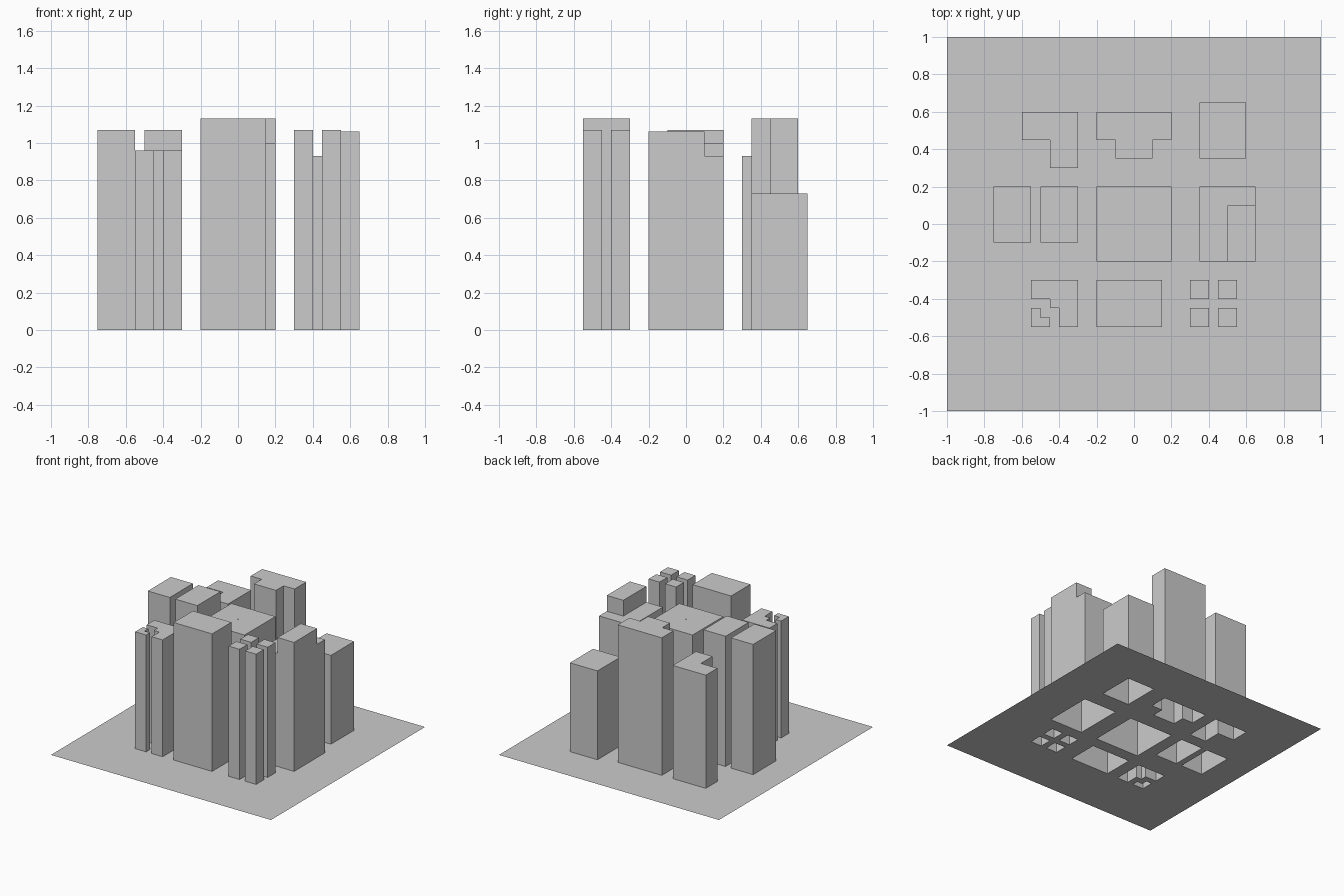
import bpy, bmesh

if "Cube" in bpy.data.objects:
    bpy.data.objects.remove(bpy.data.objects["Cube"])


def rect(x0, y0, x1, y1):
    return [(x0, y0), (x1, y0), (x1, y1), (x0, y1)]


def block(name, outline, top, base=0.0, roof=None):
    """Open-bottomed block: walls along the outline and a flat roof."""
    bm = bmesh.new()
    low = [bm.verts.new((x, y, base)) for x, y in outline]
    high = [bm.verts.new((x, y, top)) for x, y in outline]
    n = len(outline)
    for i in range(n):
        j = (i + 1) % n
        bm.faces.new((low[i], low[j], high[j], high[i]))
    bm.faces.new([bm.verts.new((x, y, top)) for x, y in roof] if roof else high)
    mesh = bpy.data.meshes.new(name)
    bm.to_mesh(mesh)
    bm.free()
    obj = bpy.data.objects.new(name, mesh)
    bpy.context.collection.objects.link(obj)
    return obj


# Ground-level blocks, outlines counter-clockwise
blocks = [
    ("south_block", rect(-.2, -.55, .15, -.3), 1.13),
    ("west_outer_block", rect(-.75, -.1, -.55, .2), 1.07),
    ("west_inner_block", rect(-.5, -.1, -.3, .2), 1.07),
    ("centre_block", rect(-.2, -.2, .2, .2), 1.0),
    ("north_east_block", rect(.35, .35, .6, .65), .73),
    ("north_block", [(-.2, .45), (-.1, .45), (-.1, .35), (.1, .35),
                     (.1, .45), (.2, .45), (.2, .6), (-.2, .6)], 1.13),
    ("north_west_block", [(-.6, .45), (-.45, .45), (-.45, .3),
                          (-.3, .3), (-.3, .6), (-.6, .6)], .93),
    ("south_west_block", [(-.55, -.4), (-.45, -.4), (-.45, -.45), (-.4, -.45),
                          (-.4, -.55), (-.3, -.55), (-.3, -.3), (-.55, -.3)], .96),
    ("south_west_corner", [(-.55, -.55), (-.45, -.55), (-.45, -.5),
                           (-.5, -.5), (-.5, -.45), (-.55, -.45)], .96),
]
# Four slim towers
for x in (.3, .45):
    for y in (-.55, -.4):
        blocks.append(("slim_tower", rect(x, y, x + .1, y + .1), 1.07))

for name, outline, top in blocks:
    block(name, outline, top)

# Stepped east block: L-shaped low roof with a taller front corner
east = rect(.35, -.2, .65, .2)
block("east_block", east, .93, roof=[(.35, -.2), (.5, -.2), (.5, .1),
                                     (.65, .1), (.65, .2), (.35, .2)])
block("east_upper_step", rect(.5, -.2, .65, .1), 1.06, base=.93)

# Tiny marker on the centre roof
block("roof_marker", rect(-.003, -.003, .003, .003), 1.002, base=1.0)

# Ground sheet, left open beneath every block
curve = bpy.data.curves.new("ground_sheet", 'CURVE')
curve.dimensions = '2D'
curve.fill_mode = 'BOTH'
for outline in [rect(-1, -1, 1, 1), east] + [b[1] for b in blocks]:
    spline = curve.splines.new('POLY')
    spline.points.add(len(outline) - 1)
    for p, (x, y) in zip(spline.points, outline):
        p.co = (x, y, 0, 1)
    spline.use_cyclic_u = True
ground = bpy.data.objects.new("ground_sheet", curve)
bpy.context.collection.objects.link(ground)
bpy.context.view_layer.objects.active = ground
ground.select_set(True)
bpy.ops.object.convert(target='MESH')
ground = bpy.context.view_layer.objects.active
bm = bmesh.new()
bm.from_mesh(ground.data)
bm.normal_update()
bmesh.ops.reverse_faces(bm, faces=[f for f in bm.faces if f.normal.z < 0])
for f in bm.faces:
    f.smooth = False
bm.to_mesh(ground.data)
bm.free()
